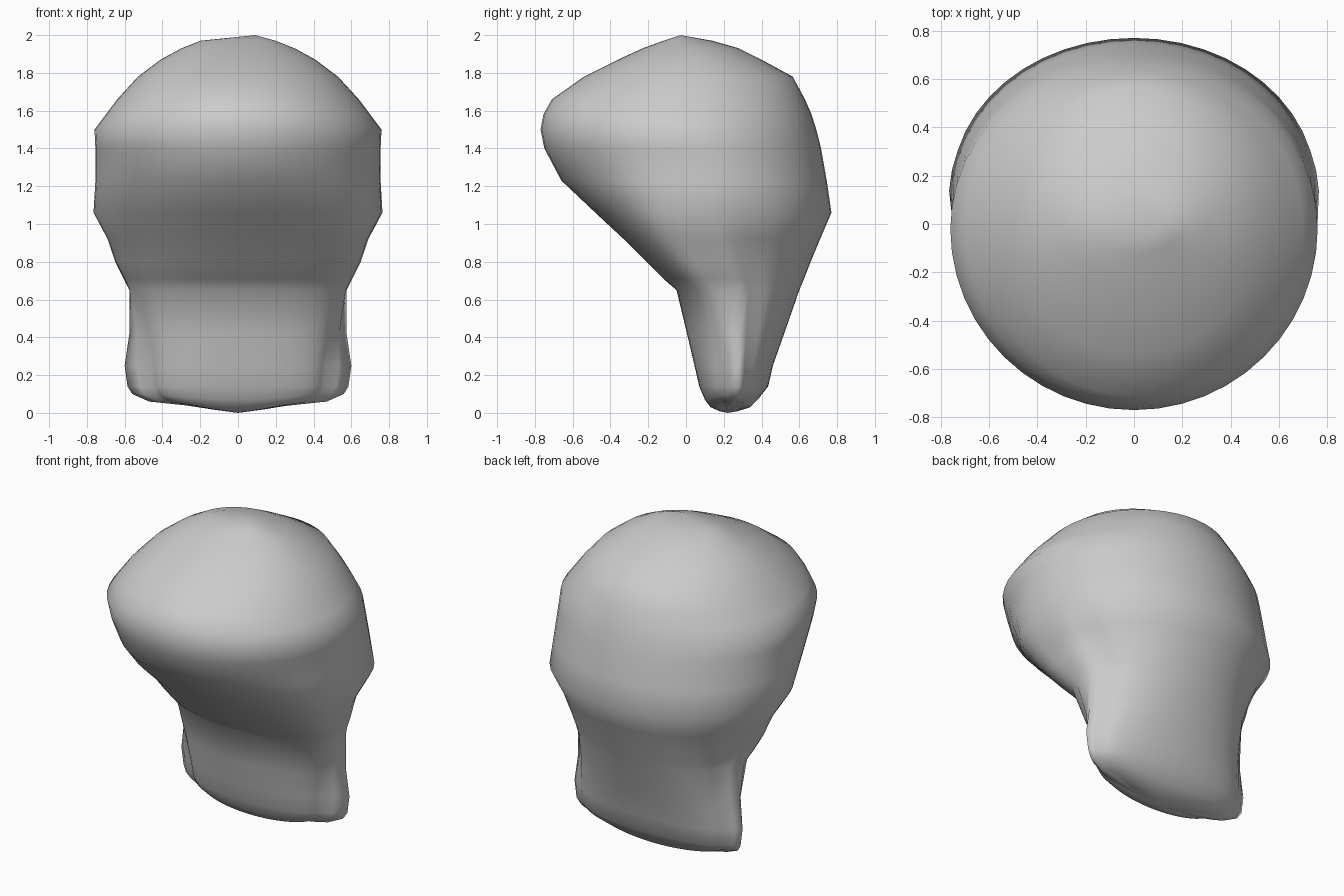
import bpy
import bmesh
from math import sin, cos, pi

# Remove the default cube
cube = bpy.data.objects.get("Cube")
if cube:
    bpy.data.objects.remove(cube, do_unlink=True)

SEGMENTS = 48

# Cross-sections, bottom to top:
# height, front y, back y, y of the widest point, half width
SECTIONS = [
    (.008, .18, .27, .22, .26),
    (.03, .13, .34, .25, .47),
    (.07, .10, .38, .27, .56),
    (.14, .07, .435, .28, .585),
    (.25, .045, .46, .28, .60),
    (.42, .005, .52, .28, .575),
    (.65, -.05, .60, .28, .575),
    (.71, -.12, .625, .25, .605),
    (.80, -.21, .66, .22, .65),
    (.92, -.33, .71, .18, .69),
    (1.06, -.48, .77, .14, .765),
    (1.23, -.66, .745, .08, .755),
    (1.40, -.75, .715, .02, .755),
    (1.50, -.77, .69, -.02, .76),
    (1.58, -.755, .665, -.02, .70),
    (1.66, -.71, .63, -.02, .64),
    (1.78, -.54, .565, 0, .53),
    (1.87, -.36, .40, 0, .41),
    (1.93, -.23, .28, .02, .30),
    (1.97, -.12, .14, 0, .20),
]


def fade(z, top, span):
    """One well below the top height, falling to zero at it."""
    return min(1, max(0, (top - z) / span))


def section_point(section, angle):
    """Point on one section: a front panel and a back hump meeting in side fins."""
    z, front, back, middle, half_width = section
    side, depth = cos(angle), abs(sin(angle))
    inset = min(1, 4 * depth)
    if sin(angle) >= 0:
        # Back hump, set in from the fins
        pinch = .1 * fade(z, 1.1, .3)
        y = middle + (back - middle) * depth ** (1 - pinch)
    else:
        # Front panel, narrower low down; the overhang is fuller on the left
        pinch = .2 * fade(z, .65, .4)
        overhang = max(0, 1 - abs(z - .9) / .5)
        fullness = 1 - .35 * fade(z, 1.3, .65) - .35 * overhang * side
        y = middle - (middle - front) * depth ** fullness
    x = half_width * side * (1 - pinch * inset)
    # The lower hem curves up towards its sides
    if z < .1:
        z += .03 * side ** 2
    return x, y, z


def loft(name, sections, bottom, top, material):
    """Join closed sections into one capped, smooth surface."""
    bm = bmesh.new()
    rings = []
    for section in sections:
        rings.append([bm.verts.new(section_point(section, 2 * pi * i / SEGMENTS))
                      for i in range(SEGMENTS)])
    low, high = bm.verts.new(bottom), bm.verts.new(top)
    for i in range(SEGMENTS):
        j = (i + 1) % SEGMENTS
        for a, b in zip(rings, rings[1:]):
            bm.faces.new((a[i], a[j], b[j], b[i]))
        bm.faces.new((low, rings[0][j], rings[0][i]))
        bm.faces.new((high, rings[-1][i], rings[-1][j]))
    bmesh.ops.recalc_face_normals(bm, faces=bm.faces)
    for face in bm.faces:
        face.smooth = True
    mesh = bpy.data.meshes.new(name)
    bm.to_mesh(mesh)
    bm.free()
    mesh.materials.append(material)
    obj = bpy.data.objects.new(name, mesh)
    bpy.context.collection.objects.link(obj)
    return obj


# Single plain grey
grey = bpy.data.materials.new("plain grey")
grey.use_nodes = True
colour = (.6, .6, .6, 1)
grey.diffuse_color = colour
grey.node_tree.nodes["Principled BSDF"].inputs["Base Color"].default_value = colour

# Rounded crown, sloping front overhang and flattened nape, with an off-centre peak
loft("hair_cap", SECTIONS, (0, .22, 0), (.09, -.03, 2), grey)
